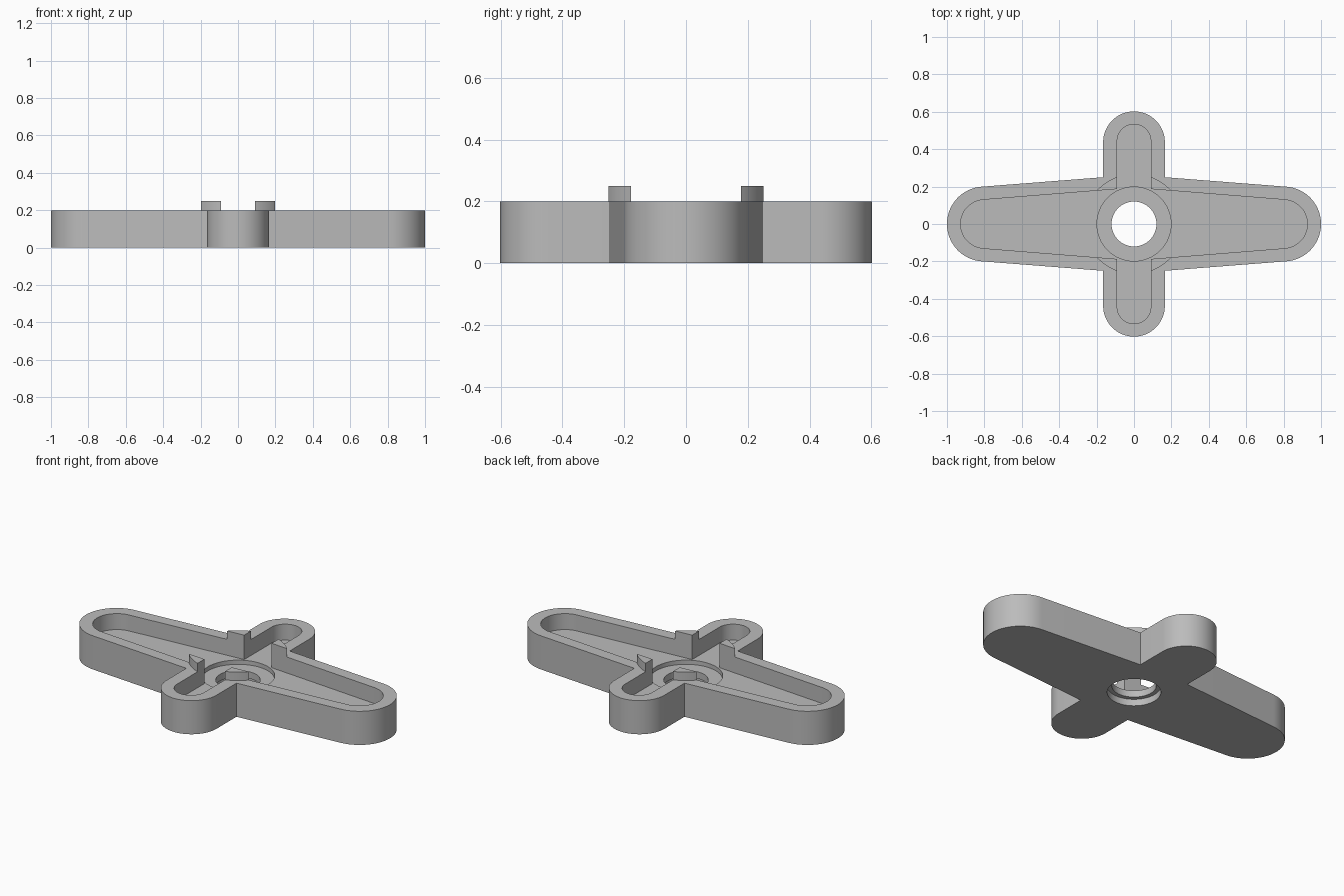
import bpy
import bmesh
from math import cos, sin, pi

cube = bpy.data.objects.get("Cube")
if cube:
    bpy.data.objects.remove(cube, do_unlink=True)

grey = bpy.data.materials.new("plain grey")
grey.use_nodes = True
colour = (0.5, 0.5, 0.5, 1)
grey.diffuse_color = colour
grey.node_tree.nodes["Principled BSDF"].inputs["Base Color"].default_value = colour


def arc(cx, cy, r, start, end, steps=24):
    angles = [start + (end - start) * i / steps for i in range(steps + 1)]
    return [(cx + r * cos(a), cy + r * sin(a)) for a in angles]


def cross_outline(long_r, short_r, long_c, short_c, corner_y):
    """Four rounded arms; the long pair flares toward the hub."""
    tilt = pi / 2 - 0.07
    quarter = arc(long_c, 0, long_r, 0, tilt)
    quarter += [(short_r, corner_y)]
    quarter += arc(0, short_c, short_r, 0, pi / 2)
    mirrored = [(-x, y) for x, y in reversed(quarter[:-1])]
    half = quarter + mirrored
    return half + [(-x, -y) for x, y in half[1:-1]]


def circle(r):
    return arc(0, 0, r, 0, 2 * pi, 64)[:-1]


def prism(name, points, z0, z1):
    bm = bmesh.new()
    base = bm.faces.new([bm.verts.new((x, y, z0)) for x, y in points])
    top = bmesh.ops.extrude_face_region(bm, geom=[base])["geom"]
    verts = [g for g in top if isinstance(g, bmesh.types.BMVert)]
    bmesh.ops.translate(bm, verts=verts, vec=(0, 0, z1 - z0))
    bmesh.ops.recalc_face_normals(bm, faces=bm.faces)
    mesh = bpy.data.meshes.new(name)
    bm.to_mesh(mesh)
    bm.free()
    mesh.materials.append(grey)
    obj = bpy.data.objects.new(name, mesh)
    bpy.context.collection.objects.link(obj)
    return obj


def combine(target, tool, operation):
    tool.hide_render = True
    mod = target.modifiers.new(tool.name, "BOOLEAN")
    mod.operation = operation
    mod.solver = "EXACT"
    mod.object = tool
    bpy.context.view_layer.objects.active = target
    bpy.ops.object.modifier_apply(modifier=mod.name)
    bpy.data.objects.remove(tool, do_unlink=True)


# Solid cross with a raised hub; the pocket leaves four corner tabs of the hub
body = prism("cross_tray", cross_outline(0.2, 0.165, 0.8, 0.437, 0.25), 0, 0.2)
combine(body, prism("hub", circle(0.267), 0.05, 0.25), "UNION")
pocket = cross_outline(0.13, 0.09, 0.797, 0.443, 0.187)
combine(body, prism("pocket", pocket, 0.105, 0.4), "DIFFERENCE")

# Stepped centre hole
combine(body, prism("upper_recess", circle(0.198), 0.08, 0.15), "DIFFERENCE")
combine(body, prism("centre_hole", circle(0.12), -0.1, 0.3), "DIFFERENCE")
combine(body, prism("lower_recess", circle(0.145), -0.1, 0.04), "DIFFERENCE")

bpy.ops.object.select_all(action="DESELECT")
body.select_set(True)
bpy.context.view_layer.objects.active = body
bpy.ops.object.shade_smooth_by_angle(angle=0.5)
